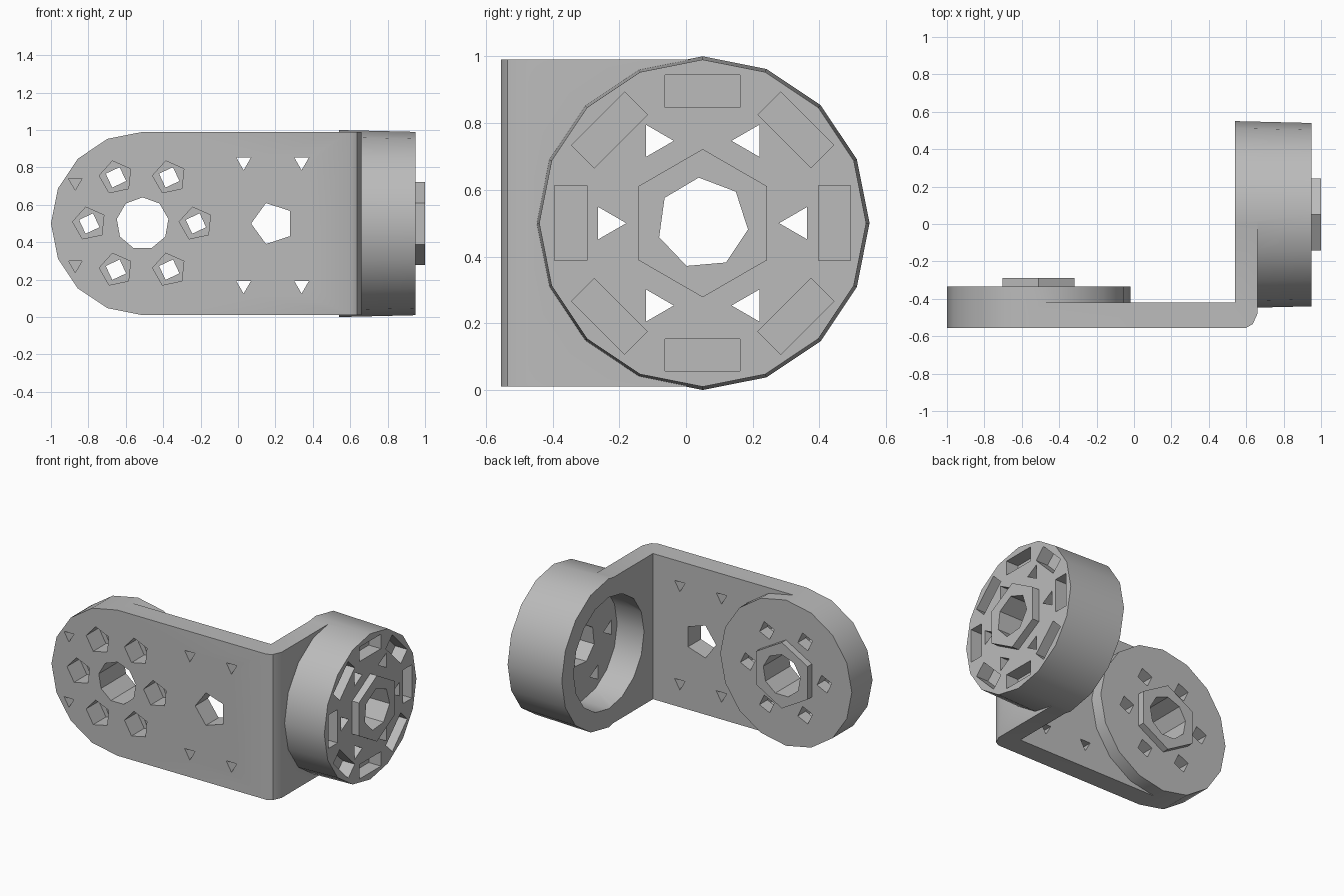
import bpy, bmesh
from math import sin, cos, pi, radians
from mathutils import Vector

cube = bpy.data.objects.get("Cube")
if cube:
    bpy.data.objects.remove(cube, do_unlink=True)

grey = bpy.data.materials.new("plain_grey")
grey.use_nodes = True
grey.diffuse_color = (0.5, 0.5, 0.5, 1)
bsdf = grey.node_tree.nodes["Principled BSDF"]
bsdf.inputs["Base Color"].default_value = grey.diffuse_color
bsdf.inputs["Roughness"].default_value = 0.7

PLACE = {
    "x": lambda p, d: Vector((d, p[0], p[1])),
    "y": lambda p, d: Vector((p[0], d, p[1])),
    "z": lambda p, d: Vector((p[0], p[1], d)),
}


def ngon(centre, radius, sides, start=90):
    """Regular outline, first corner at the start angle in degrees."""
    angles = [radians(start) + 2 * pi * i / sides for i in range(sides)]
    return [(centre[0] + radius * cos(t), centre[1] + radius * sin(t)) for t in angles]


def rect(centre, width, height, turn):
    """Rectangle outline turned by an angle in radians."""
    corners = [(-width, -height), (width, -height), (width, height), (-width, height)]
    return [(centre[0] + (u * cos(turn) - v * sin(turn)) / 2,
             centre[1] + (u * sin(turn) + v * cos(turn)) / 2) for u, v in corners]


def extrude(name, axis, near, far, outline, far_outline=None):
    """Solid between two matching outlines along an axis."""
    bm = bmesh.new()
    a = [bm.verts.new(PLACE[axis](p, near)) for p in outline]
    b = [bm.verts.new(PLACE[axis](p, far)) for p in (far_outline or outline)]
    bm.faces.new(a)
    bm.faces.new(b[::-1])
    for i in range(len(a)):
        j = (i + 1) % len(a)
        bm.faces.new((a[i], a[j], b[j], b[i]))
    bmesh.ops.recalc_face_normals(bm, faces=bm.faces)
    mesh = bpy.data.meshes.new(name)
    bm.to_mesh(mesh)
    bm.free()
    mesh.materials.append(grey)
    obj = bpy.data.objects.new(name, mesh)
    bpy.context.collection.objects.link(obj)
    return obj


def combine(target, tools, operation):
    """Bake boolean operations into the target and remove the tools."""
    for tool in tools:
        mod = target.modifiers.new("cut", "BOOLEAN")
        mod.operation, mod.solver, mod.object = operation, "EXACT", tool
    bpy.context.view_layer.update()
    graph = bpy.context.evaluated_depsgraph_get()
    baked = bpy.data.meshes.new_from_object(target.evaluated_get(graph))
    target.modifiers.clear()
    target.data = baked
    for tool in tools:
        bpy.data.objects.remove(tool, do_unlink=True)


def around(centre, radius, count):
    """Evenly spaced points on a circle with their angles."""
    for i in range(count):
        t = 2 * pi * i / count
        yield (centre[0] + radius * cos(t), centre[1] + radius * sin(t)), t


DISC = (-0.51, 0.5)   # x, z
HUB = (0.05, 0.5)     # y, z
FRONT, INNER, DISC_BACK = -0.555, -0.42, -0.335
ARM_IN, ARM_OUT, HUB_FLOOR, HUB_FACE = 0.54, 0.66, 0.74, 0.95

# L-shaped bracket with a softened outer corner
bracket = extrude("bracket", "z", 0.01, 0.99, [
    (DISC[0], FRONT), (0.6, FRONT), (0.635, -0.535), (ARM_OUT, -0.48),
    (ARM_OUT, HUB[0]), (ARM_IN, HUB[0]), (ARM_IN, INNER), (DISC[0], INNER)])

# Rounded end disc and side drum
disc = extrude("disc", "y", FRONT, DISC_BACK, ngon(DISC, 0.49, 16))
drum = extrude("drum", "x", ARM_IN, HUB_FACE, ngon(HUB, 0.5, 16), ngon(HUB, 0.49, 16))
combine(bracket, [disc, drum], "UNION")

cutters = []


def hole(axis, near, far, outline):
    cutters.append(extrude("cutter", axis, near, far, outline))


# Hollow of the drum and its centre bore
hole("x", 0.4, HUB_FLOOR, ngon(HUB, 0.375, 16))
hole("x", 0.6, 1.1, ngon(HUB, 0.137, 7, 95))

# Drum screw holes and shallow rim pockets
for p, t in around(HUB, 0.285, 6):
    hole("x", 0.6, 1.1, ngon(p, 0.056, 3, 180 if p[0] > HUB[0] else 0))
for p, t in around(HUB, 0.395, 8):
    hole("x", 0.86, 1.1, rect(p, 0.097, 0.225, t))

# Disc bore, screw holes and screw head pockets
hole("y", -0.7, 0, ngon(DISC, 0.14, 9))
for p, t in around(DISC, 0.285, 6):
    hole("y", -0.7, INNER, ngon(p, 0.09, 5, 30))
    hole("y", -0.5, 0, ngon(p, 0.058, 4, 70))

# Blind holes at the rounded end, and plate holes
for z in (0.28, 0.72):
    hole("y", -0.7, INNER, ngon((-0.87, z), 0.042, 3, 30))
for x in (0.03, 0.34):
    for z in (0.17, 0.83):
        hole("y", -0.7, 0, ngon((x, z), 0.045, 3, 30))
hole("y", -0.7, 0, ngon((0.185, 0.5), 0.115, 5, 36))
combine(bracket, cutters, "DIFFERENCE")

# Hexagonal collars around both bores
disc_collar = extrude("disc_collar", "y", DISC_BACK, -0.29, ngon(DISC, 0.222, 6))
combine(disc_collar, [extrude("cutter", "y", -0.5, 0, ngon(DISC, 0.14, 9))], "DIFFERENCE")
drum_collar = extrude("drum_collar", "x", HUB_FACE, 1, ngon(HUB, 0.222, 6))
combine(drum_collar, [extrude("cutter", "x", 0.8, 1.2, ngon(HUB, 0.137, 7, 95))], "DIFFERENCE")

# Smooth the round walls, keep edges crisp
bpy.ops.object.select_all(action="DESELECT")
for obj in (bracket, disc_collar, drum_collar):
    obj.select_set(True)
bpy.context.view_layer.objects.active = bracket
bpy.ops.object.shade_smooth_by_angle(angle=radians(30))
